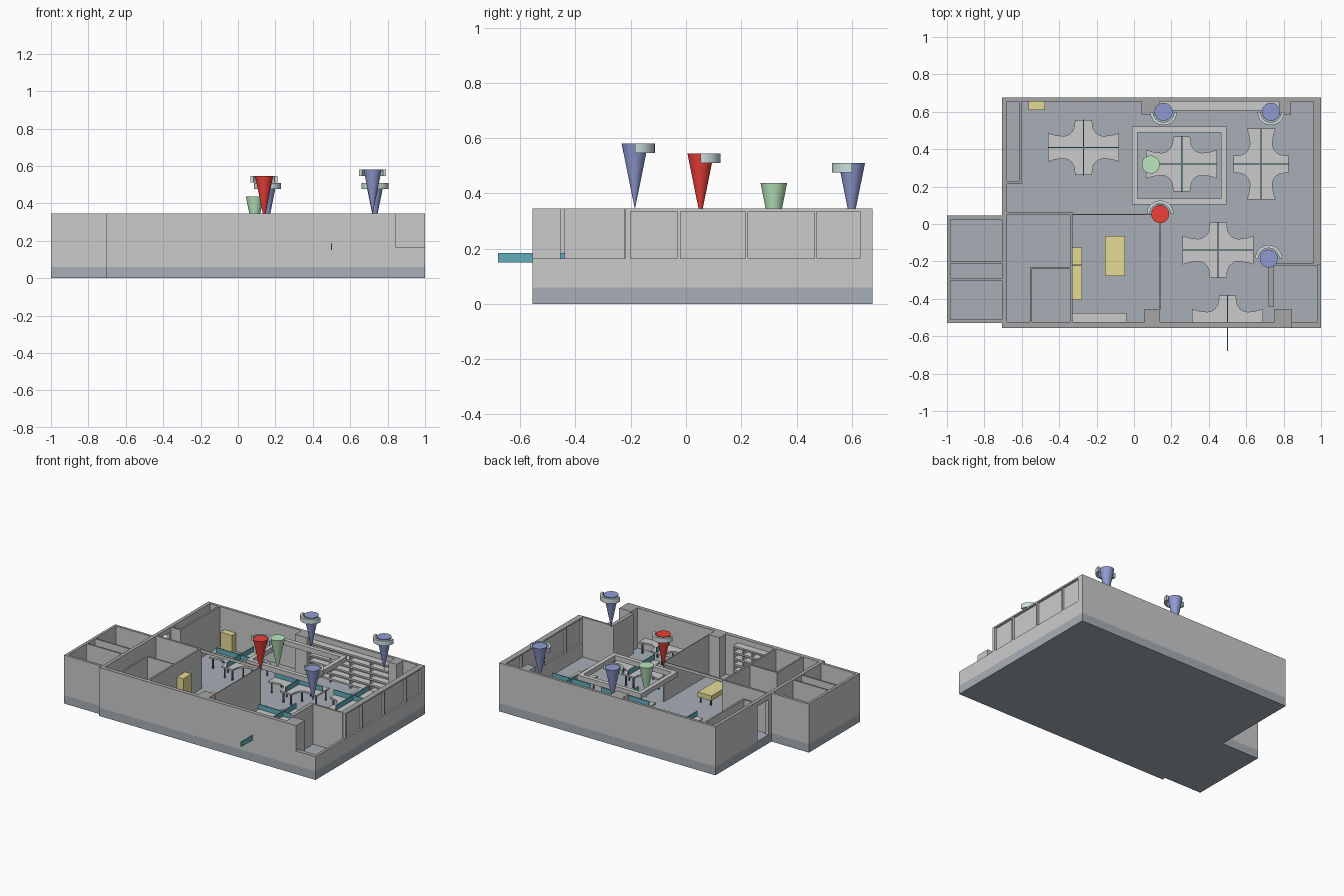
import bpy, bmesh, math

if "Cube" in bpy.data.objects:
    bpy.data.objects.remove(bpy.data.objects["Cube"])

def mat(name, c):
    m = bpy.data.materials.new(name)
    m.diffuse_color = (*c, 1)
    m.use_nodes = True
    m.node_tree.nodes["Principled BSDF"].inputs["Base Color"].default_value = m.diffuse_color
    return m

CAP = mat("wall_cap", (0.38, 0.38, 0.38))
LIGHT = mat("light_grey", (0.8, 0.8, 0.8))
FLOOR = mat("floor_blue_grey", (0.39, 0.43, 0.47))
TEAL = mat("teal", (0.12, 0.42, 0.5))
YELLOW = mat("yellow", (0.78, 0.72, 0.3))
BLUE = mat("blue", (0.28, 0.33, 0.65))
RED = mat("red", (0.85, 0.05, 0.04))
GREEN = mat("green", (0.5, 0.8, 0.52))
PALE = mat("pale_blue_grey", (0.62, 0.74, 0.74))
DARK = mat("dark_metal", (0.15, 0.2, 0.3))

def finish(name, bm, mats):
    bmesh.ops.recalc_face_normals(bm, faces=bm.faces)
    me = bpy.data.meshes.new(name)
    for m in mats:
        me.materials.append(m)
    if len(mats) > 1:                       # second slot marks the upward faces
        for f in bm.faces:
            f.material_index = 1 if f.normal.z > 0.9 else 0
    bm.to_mesh(me)
    bm.free()
    ob = bpy.data.objects.new(name, me)
    bpy.context.collection.objects.link(ob)
    return ob

def prism(name, pts, z0, z1, mats):
    bm = bmesh.new()
    f = bm.faces.new([bm.verts.new((x, y, z0)) for x, y in pts])
    r = bmesh.ops.extrude_face_region(bm, geom=[f])
    for v in r["geom"]:
        if isinstance(v, bmesh.types.BMVert):
            v.co.z = z1
    return finish(name, bm, mats)

def box(name, x0, x1, y0, y1, z0, z1, *mats):
    return prism(name, [(x0, y0), (x1, y0), (x1, y1), (x0, y1)], z0, z1, mats)

F, S, T = 0.06, 0.165, 0.345                # floor, sill and wall top heights

def wall(name, x0, x1, y0, y1, z0=F, z1=T):
    box(name, x0, x1, y0, y1, z0, z1, LIGHT, CAP)

# Base slab
prism("base_slab", [(-1, -0.53), (-0.705, -0.53), (-0.705, -0.555), (1, -0.555),
                    (1, 0.675), (-0.705, 0.675), (-0.705, 0.045), (-1, 0.045)], 0, F, [FLOOR])

# Outer walls
wall("back_wall", -0.705, 1, 0.655, 0.675)
wall("front_wall", -0.705, 0.845, -0.555, -0.525)
wall("front_low_wall", 0.845, 1, -0.555, -0.525, F, S)
wall("right_low_wall", 0.98, 1, -0.525, -0.22, F, S)
wall("left_wall_front", -0.705, -0.68, -0.525, 0.08)
wall("left_wall_back", -0.705, -0.68, 0.2, 0.655)
wall("left_door_lintel", -0.705, -0.68, 0.08, 0.2, 0.31, T)

# Right window wall
wall("right_sill_wall", 0.96, 1, -0.22, 0.655, F, S)
wall("right_lintel", 0.96, 1, -0.22, 0.655, 0.335, T)
edges = [-0.22, -0.2, -0.03, -0.02, 0.215, 0.225, 0.465, 0.475, 0.63, 0.655]
for i in range(0, 10, 2):
    wall("right_mullion", 0.96, 1, edges[i], edges[i + 1], S, 0.335)
for i in range(1, 9, 2):
    box("window_pane", 0.976, 0.984, edges[i], edges[i + 1], S, 0.335, LIGHT)

# Annex walls
wall("annex_left_wall", -1, -0.98, -0.53, 0.045)
wall("annex_back_wall", -0.98, -0.705, 0.025, 0.045)
wall("annex_front_wall", -0.98, -0.705, -0.53, -0.51)
for y in (-0.205, -0.297):
    wall("annex_partition", -0.98, -0.705, y - 0.006, y + 0.006)

# Interior walls
wall("closet_wall_side", -0.615, -0.602, 0.215, 0.655)
wall("closet_wall_end", -0.68, -0.615, 0.215, 0.228)
wall("office_back_wall", -0.68, -0.33, 0.05, 0.065)
wall("office_side_wall", -0.343, -0.33, -0.525, 0.05)
wall("store_side_wall", -0.557, -0.545, -0.525, -0.23)
wall("store_back_wall", -0.557, -0.343, -0.24, -0.23)
wall("thin_partition", 0.137, 0.143, -0.46, 0.053)
wall("partition_rail", -0.33, 0.137, 0.047, 0.053, 0.325, T)
wall("entry_side_wall", 0.72, 0.748, -0.44, -0.21)
wall("entry_back_wall", 0.748, 0.98, -0.222, -0.208)
wall("entry_column", 0.75, 0.845, -0.525, -0.455)
wall("front_column", 0.055, 0.14, -0.525, -0.455)
wall("back_column_left", 0.04, 0.135, 0.585, 0.655)
wall("back_column_right", 0.775, 0.84, 0.585, 0.655)

# Shelving units
def shelves(name, x0, x1, y0, y1):
    for i in range(6):
        z = 0.08 + i * 0.043
        box(name + "_shelf", x0, x1, y0, y1, z, z + 0.012, LIGHT)
    n = 4
    for i in range(n + 1):
        x = x0 + (x1 - x0 - 0.006) * i / n
        box(name + "_upright", x, x + 0.006, y0 + 0.004, y1, F, 0.3, LIGHT)

shelves("back", 0.135, 0.775, 0.607, 0.655)
shelves("front", -0.33, -0.04, -0.525, -0.475)

# Ceiling frame
fx0, fx1, fy0, fy1, w = -0.01, 0.495, 0.105, 0.52, 0.03
for x in (fx0, fx1 - w):
    box("frame_side", x, x + w, fy0, fy1, 0.3, 0.335, LIGHT)
for y in (fy0, fy1 - w):
    box("frame_end", fx0 + w, fx1 - w, y, y + w, 0.3, 0.335, LIGHT)

# Desk clusters with teal dividers
def cluster(cx, cy, turned=False, half=False):
    q = [(0.19, 0.077), (0.155, 0.066)]
    for i in range(7):                      # concave inner corner
        a = math.radians(-90 - 15 * i)
        q.append((0.11 + 0.062 * math.cos(a), 0.122 + 0.062 * math.sin(a)))
    q.append((0.045, 0.147))
    top = q + [(-x, y) for x, y in reversed(q)]
    if half:
        pts = [(0.19, 0.006)] + top + [(-0.19, 0.006)]
    else:
        pts = top + [(-x, -y) for x, y in top]
    place = (lambda x, y: (cx - y, cy + x)) if turned else (lambda x, y: (cx + x, cy + y))
    prism("desk_top", [place(x, y) for x, y in pts], 0.135, 0.147, [LIGHT])
    for a, b in ((0.19, 0.003), (0.003, 0.15)):
        if turned:
            a, b = b, a
        box("desk_divider", cx - a, cx + a, cy - b, cy + b, 0.15, 0.185, TEAL)
    for x, y in ((0.175, 0.055), (0.03, 0.13), (0.06, 0.05)):
        for sx in (1, -1):
            for sy in ((1,) if half else (1, -1)):
                lx, ly = place(x * sx, y * sy)
                box("desk_leg", lx - 0.004, lx + 0.004, ly - 0.004, ly + 0.004, F, 0.135, DARK)

cluster(-0.27, 0.41)
cluster(0.255, 0.32)
cluster(0.68, 0.32, turned=True)
cluster(0.45, -0.14)
cluster(0.5, -0.53, half=True)

# Yellow cabinets and table
box("back_cabinet", -0.565, -0.475, 0.61, 0.655, F, 0.19, YELLOW)
box("tall_cabinet", -0.328, -0.278, -0.218, -0.125, F, 0.25, YELLOW)
box("low_cabinet", -0.328, -0.278, -0.405, -0.222, F, 0.16, YELLOW)
box("meeting_table", -0.155, -0.047, -0.278, -0.065, 0.1, 0.135, YELLOW)
for x in (-0.145, -0.065):
    for y in (-0.268, -0.083):
        box("meeting_table_leg", x, x + 0.008, y, y + 0.008, F, 0.1, DARK)

# Marker cones with half-ring collars
def marker(name, x, y, top, m, side):
    bm = bmesh.new()
    bmesh.ops.create_cone(bm, cap_ends=True, segments=32, radius1=0.0005, radius2=0.048, depth=0.235)
    ob = finish(name + "_cone", bm, [m])
    ob.location = (x, y, top - 0.1175)
    bpy.context.view_layer.objects.active = ob
    ob.select_set(True)
    bpy.ops.object.shade_smooth_by_angle(angle=math.radians(30))
    ob.select_set(False)
    if side:
        arc = [math.pi * i / 20 for i in range(21)]
        pts = [(x + r * math.cos(a), y + side * r * math.sin(a))
               for r, seq in ((0.072, arc), (0.056, arc[::-1])) for a in seq]
        prism(name + "_collar", pts, top - 0.034, top, [PALE])

marker("back_left", 0.158, 0.6, 0.51, BLUE, -1)
marker("back_right", 0.732, 0.6, 0.51, BLUE, -1)
marker("front_right", 0.72, -0.185, 0.58, BLUE, 1)
marker("centre", 0.14, 0.053, 0.545, RED, 1)
marker("inner", 0.09, 0.318, 0.437, GREEN, 0)
